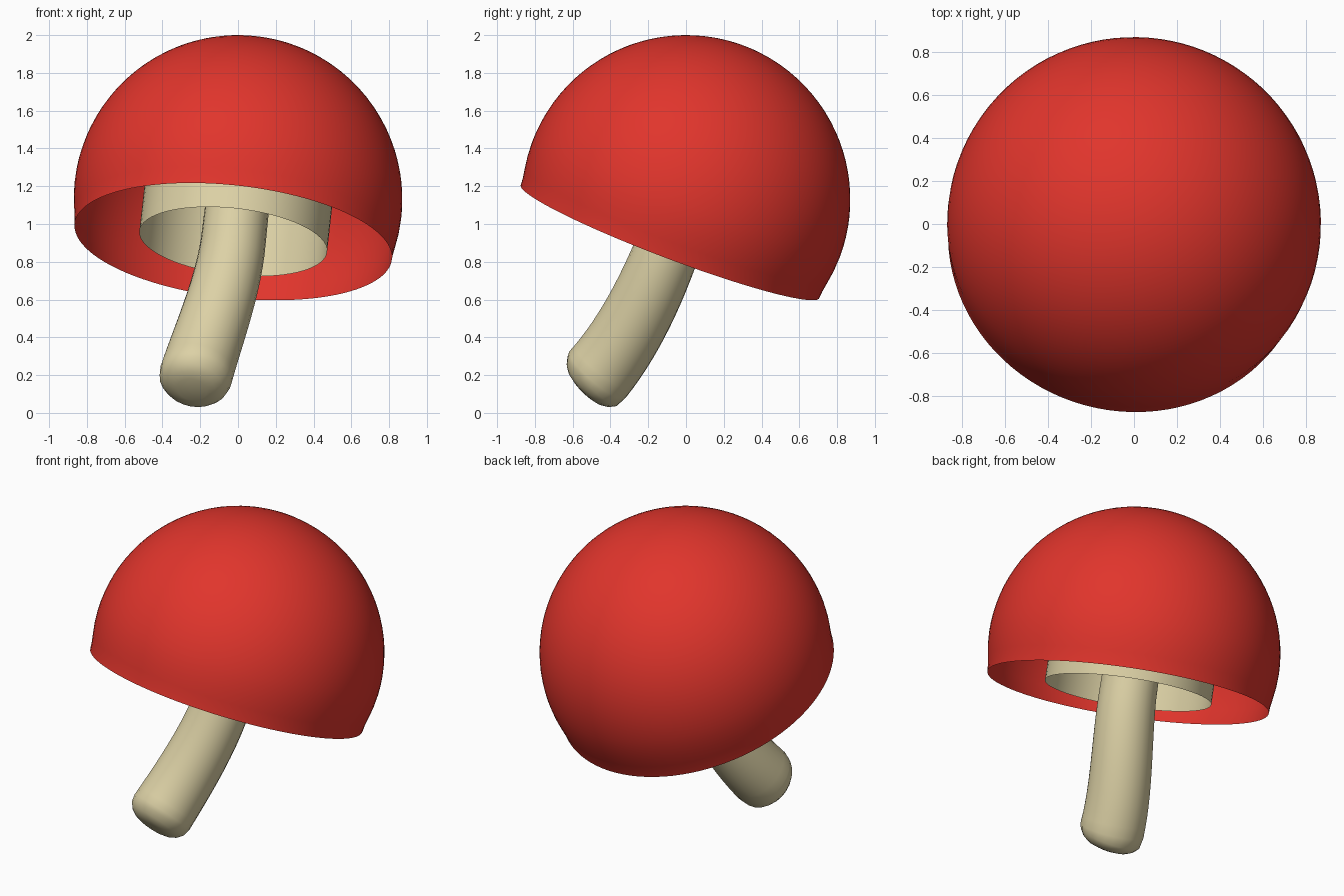
import bpy, bmesh
from math import sin, cos, pi, sqrt
from mathutils import Vector
from mathutils.geometry import interpolate_bezier

if "Cube" in bpy.data.objects:
    bpy.data.objects.remove(bpy.data.objects["Cube"])

AXIS = Vector((0.105, 0.352, 0.93)).normalized()   # tilt of the cap
CENTRE = Vector((0, 0, 1.13))                      # centre of the dome
R = 0.87
RIM = CENTRE - AXIS * 0.24                         # centre of the open rim


def material(name, color):
    m = bpy.data.materials.new(name)
    m.diffuse_color = color
    m.use_nodes = True
    m.node_tree.nodes["Principled BSDF"].inputs["Base Color"].default_value = m.diffuse_color
    return m


def loft(name, rings, mat, n):
    """Skin circles given as (centre, direction, radius); radius 0 makes a pole."""
    bm = bmesh.new()
    loops = []
    for c, d, r in rings:
        q = Vector((0, 0, 1)).rotation_difference(d)
        k = 1 if r == 0 else n
        loops.append([bm.verts.new(c + q @ Vector((r * cos(2 * pi * i / n), r * sin(2 * pi * i / n), 0)))
                      for i in range(k)])
    for a, b in zip(loops, loops[1:]):
        for i in range(n):
            j = (i + 1) % n
            quad = [a[i % len(a)], a[j % len(a)], b[j % len(b)], b[i % len(b)]]
            bm.faces.new(list(dict.fromkeys(quad)))
    bmesh.ops.recalc_face_normals(bm, faces=bm.faces)
    me = bpy.data.meshes.new(name)
    bm.to_mesh(me)
    bm.free()
    me.materials.append(mat)
    ob = bpy.data.objects.new(name, me)
    bpy.context.collection.objects.link(ob)
    bpy.context.view_layer.objects.active = ob
    bpy.ops.object.select_all(action='DESELECT')
    ob.select_set(True)
    bpy.ops.object.shade_smooth_by_angle(angle=pi / 4)
    return ob


red = material("cap_red", (0.75, 0.035, 0.025, 1))
tan = material("stem_tan", (0.72, 0.64, 0.38, 1))

# Cap: thin dome ending in a slightly straightened rim
profile = [(-0.24, 0.845), (-0.20, 0.848), (-0.15, 0.856), (-0.08, 0.866)]
profile += [(R * sin(a), R * cos(a)) for a in (pi / 2 * i / 24 for i in range(24))] + [(R, 0)]
loft("cap", [(CENTRE + AXIS * h, AXIS, r) for h, r in profile], red, 96)

# Gill ring: tube hanging inside the cap, level with the rim
loft("gill_ring", [(RIM + AXIS * h, AXIS, r) for h, r in [(0, 0.5), (0.25, 0.5), (0.5, 0.5), (0.5, 0)]], tan, 64)

# Stem: bent path leaving the cap along its axis, wider towards a rounded foot
foot = Vector((-0.245, -0.545, 0.12))
foot_dir = Vector((0.17, 0.70, 0.69)).normalized()
path = interpolate_bezier(foot, foot + foot_dir * 0.3, RIM - AXIS * 0.3, RIM, 17)
rings = [(foot, foot_dir, 0)]
rings += [(foot + foot_dir * h, foot_dir, r) for h, r in
          [(0.004, 0.08), (0.016, 0.125), (0.038, 0.16), (0.07, 0.185)]]
for i in range(2, 17):
    t = (path[min(i + 1, 16)] - path[i - 1]).normalized() if i < 16 else AXIS
    rings.append((path[i], t, 0.197 - 0.025 * i / 16))
rings.append((RIM + AXIS * 0.5, AXIS, 0.165))
loft("stem", rings, tan, 24)
